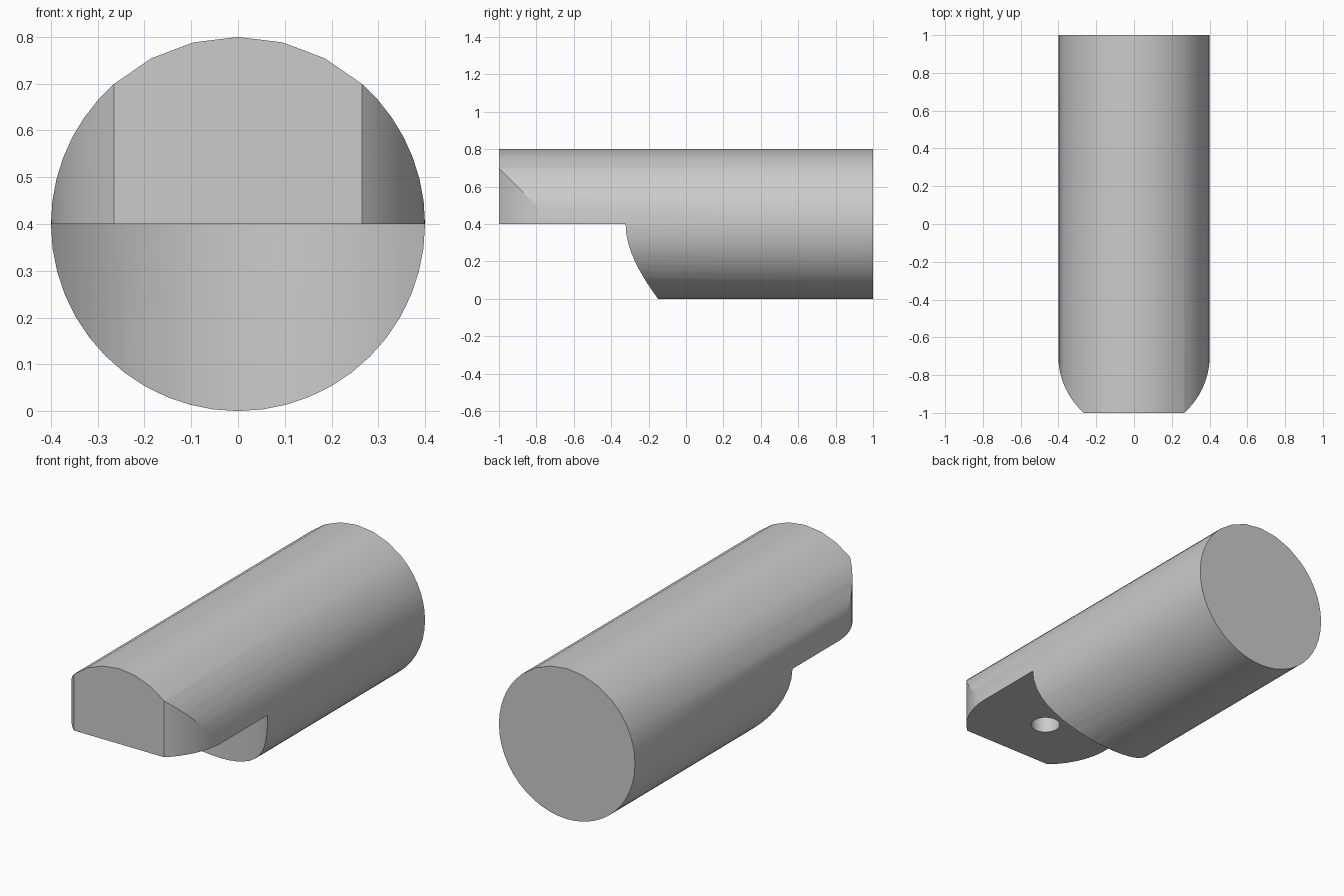
import bpy, bmesh
from math import sin, cos, pi, radians
from mathutils import Vector

cube = bpy.data.objects.get("Cube")
if cube:
    bpy.data.objects.remove(cube, do_unlink=True)

R = 0.4            # rod radius, also its centre height
PIVOT = -0.7       # pivot position along y
SOCKET_R = 0.55
HOLE_R = 0.073

grey = bpy.data.materials.new("light grey")
grey.use_nodes = True
colour = (0.6, 0.6, 0.6, 1)
grey.diffuse_color = colour
grey.node_tree.nodes["Principled BSDF"].inputs["Base Color"].default_value = colour


def prism(name, points, sweep):
    """Closed outline of 3D points, extruded along the sweep vector."""
    bm = bmesh.new()
    face = bm.faces.new([bm.verts.new(p) for p in points])
    new = bmesh.ops.extrude_face_region(bm, geom=[face])["geom"]
    bmesh.ops.translate(bm, vec=Vector(sweep),
                        verts=[v for v in new if isinstance(v, bmesh.types.BMVert)])
    bmesh.ops.recalc_face_normals(bm, faces=bm.faces)
    mesh = bpy.data.meshes.new(name)
    bm.to_mesh(mesh)
    bm.free()
    mesh.materials.append(grey)
    obj = bpy.data.objects.new(name, mesh)
    bpy.context.collection.objects.link(obj)
    return obj


def arc(radius, start, end, steps, z):
    """Horizontal arc around the pivot."""
    angles = [start + (end - start) * i / steps for i in range(steps + 1)]
    return [(radius * cos(a), PIVOT + radius * sin(a), z) for a in angles]


def cut(obj, cutter, operation):
    cutter.hide_render = True
    mod = obj.modifiers.new(cutter.name, 'BOOLEAN')
    mod.operation, mod.object, mod.solver = operation, cutter, 'EXACT'
    bpy.context.view_layer.objects.active = obj
    bpy.ops.object.modifier_apply(modifier=mod.name)
    bpy.data.objects.remove(cutter, do_unlink=True)


# Rod section, with wider facets on the crown; angles run from the top
corner = 41.5
half = [corner * i / 3 for i in range(3)]
half += [corner + (90 - corner) * i / 7 for i in range(7)]
half += [90 + 7.5 * i for i in range(13)]
angles = half + [-a for a in reversed(half[1:-1])]
section = [(R * sin(radians(a)), -1, R + R * cos(radians(a))) for a in angles]
rod = prism("hinge_rod", section, (0, 2, 0))

# Rounded end around the pivot
outline = arc(R + 0.0003, -pi, 0, 64, -0.2)
outline += [(R + 0.0003, 1.2, -0.2), (-R - 0.0003, 1.2, -0.2)]
cut(rod, prism("end_rounding", outline, (0, 0, 1.2)), 'INTERSECT')

# Half-lap notch with a concave shoulder
notch = arc(SOCKET_R, 0, 2 * pi, 96, -0.2)[:-1]
cut(rod, prism("lap_notch", notch, (0, 0, R + 0.2)), 'DIFFERENCE')

# Blind pin hole in the underside of the tongue
hole = arc(HOLE_R, 0, 2 * pi, 32, R - 0.1)[:-1]
cut(rod, prism("pin_hole", hole, (0, 0, 0.35)), 'DIFFERENCE')

bpy.ops.object.select_all(action='DESELECT')
rod.select_set(True)
bpy.context.view_layer.objects.active = rod
bpy.ops.object.shade_smooth_by_angle(angle=radians(20))
